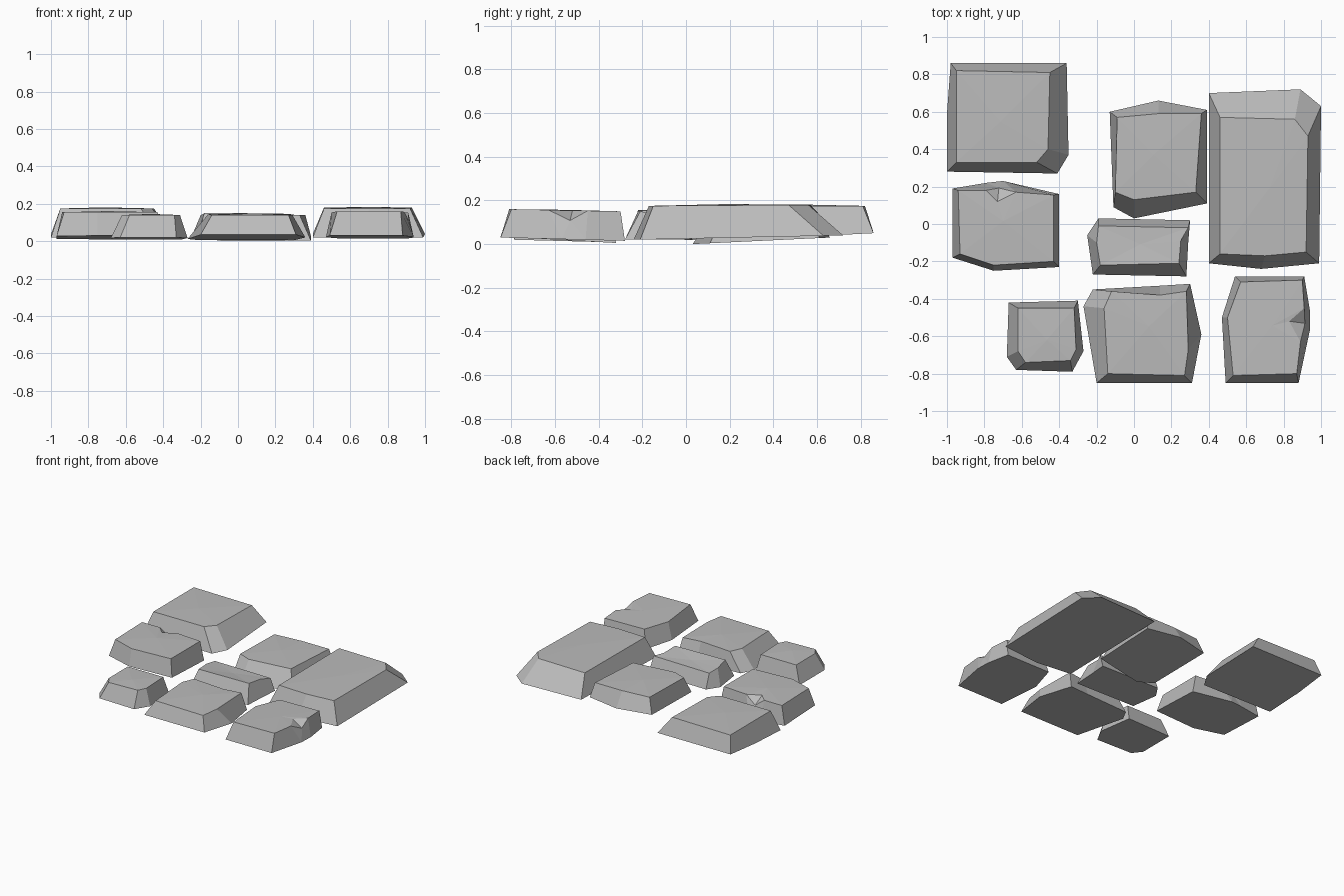
import bpy
import bmesh
from mathutils import Vector

cube = bpy.data.objects.get("Cube")
if cube:
    bpy.data.objects.remove(cube, do_unlink=True)

# One plain grey for all the paving stones
stone_grey = bpy.data.materials.new("stone_grey")
stone_grey.use_nodes = True
grey = (0.5, 0.5, 0.5, 1)
stone_grey.diffuse_color = grey
stone_grey.node_tree.nodes["Principled BSDF"].inputs["Base Color"].default_value = grey


def tilted_ring(bm, outline, heights):
    """Lay an outline on a plane that runs from a front height to a back height."""
    front, back = heights
    depths = [y for x, y in outline]
    low, high = min(depths), max(depths)
    return [bm.verts.new((x, y, front + (back - front) * (y - low) / (high - low)))
            for x, y in outline]


def paving_stone(name, base, top, base_heights, top_heights,
                 crown=0.006, chip_edge=None, chip_tip=None):
    """Tapered slab: a base outline joined to a smaller top outline.
    An edge of the top may have a small V-shaped chip broken out of it."""
    bm = bmesh.new()
    lower = tilted_ring(bm, base, base_heights)
    upper = tilted_ring(bm, top, top_heights)
    rim = []
    count = len(upper)
    for i in range(count):
        j = (i + 1) % count
        rim.append(upper[i])
        if i == chip_edge:
            # Chip: one point in the top, one part way down the side
            tip = bm.verts.new((*chip_tip, upper[i].co.z))
            edge_middle = (upper[i].co + upper[j].co) / 2
            foot_middle = (lower[i].co + lower[j].co) / 2
            dip = bm.verts.new(edge_middle.lerp(foot_middle, 0.35))
            bm.faces.new((upper[i], tip, dip))
            bm.faces.new((tip, upper[j], dip))
            bm.faces.new((lower[i], lower[j], dip))
            bm.faces.new((lower[j], upper[j], dip))
            bm.faces.new((lower[i], dip, upper[i]))
            rim.append(tip)
        else:
            bm.faces.new((lower[i], lower[j], upper[j], upper[i]))
    bm.faces.new(lower)

    # Slightly crowned top
    middle = sum((v.co for v in upper), Vector()) / count
    middle.z += crown
    peak = bm.verts.new(middle)
    for a, b in zip(rim, rim[1:] + rim[:1]):
        bm.faces.new((a, b, peak))

    bmesh.ops.recalc_face_normals(bm, faces=bm.faces)
    mesh = bpy.data.meshes.new(name)
    bm.to_mesh(mesh)
    bm.free()
    mesh.materials.append(stone_grey)
    stone = bpy.data.objects.new(name, mesh)
    bpy.context.collection.objects.link(stone)
    return stone


# Back row
paving_stone(
    "back_right_stone",
    base=[(-.98, .86), (-.36, .86), (-.35, .37), (-.41, .27), (-1, .28), (-1, .59)],
    top=[(-.95, .82), (-.45, .81), (-.46, .4), (-.52, .33), (-.95, .33), (-.95, .59)],
    base_heights=(.02, .05), top_heights=(.175, .175))
paving_stone(
    "back_middle_stone",
    base=[(-.13, .6), (.13, .66), (.39, .61), (.39, .11), (0, .03), (-.11, .09)],
    top=[(-.09, .57), (.13, .59), (.36, .59), (.33, .17), (0, .13), (-.1, .17)],
    base_heights=(0, .03), top_heights=(.14, .14))
paving_stone(
    "long_stone",
    base=[(.4, .7), (.89, .72), (1, .63), (.99, -.21), (.68, -.24), (.4, -.21)],
    top=[(.46, .57), (.86, .56), (.93, .47), (.92, -.15), (.7, -.17), (.46, -.16)],
    base_heights=(.02, .04), top_heights=(.175, .18))

# Middle row
paving_stone(
    "middle_right_stone",
    base=[(-.97, .19), (-.79, .22), (-.7, .23), (-.4, .16),
          (-.4, -.23), (-.75, -.25), (-.97, -.18)],
    top=[(-.94, .18), (-.79, .18), (-.63, .17), (-.43, .155),
         (-.43, -.2), (-.75, -.22), (-.93, -.16)],
    base_heights=(.03, .01), top_heights=(.155, .155),
    chip_edge=1, chip_tip=(-.73, .12))
paving_stone(
    "middle_stone",
    base=[(-.19, .03), (.3, .02), (.29, -.1), (.28, -.28), (-.22, -.27), (-.25, -.06)],
    top=[(-.19, -.01), (.29, -.02), (.25, -.09), (.24, -.21), (-.18, -.22), (-.2, -.1)],
    base_heights=(.02, .02), top_heights=(.15, .13), crown=-.005)

# Front row
paving_stone(
    "small_stone",
    base=[(-.67, -.42), (-.3, -.41), (-.27, -.68), (-.33, -.79), (-.63, -.78), (-.68, -.71)],
    top=[(-.62, -.45), (-.32, -.45), (-.31, -.67), (-.34, -.73), (-.58, -.74), (-.62, -.68)],
    base_heights=(.02, .01), top_heights=(.14, .14))
paving_stone(
    "front_middle_stone",
    base=[(-.22, -.35), (.14, -.33), (.3, -.32), (.36, -.59),
          (.31, -.85), (-.2, -.85), (-.27, -.44)],
    top=[(-.12, -.36), (.14, -.38), (.28, -.36), (.29, -.67),
         (.27, -.81), (-.14, -.8), (-.16, -.45)],
    base_heights=(.035, .005), top_heights=(.14, .145))
paving_stone(
    "front_left_stone",
    base=[(.54, -.28), (.91, -.28), (.94, -.46), (.94, -.57),
          (.88, -.85), (.49, -.85), (.47, -.5)],
    top=[(.57, -.31), (.9, -.3), (.91, -.45), (.89, -.63),
         (.87, -.8), (.53, -.81), (.5, -.5)],
    base_heights=(.03, .015), top_heights=(.16, .15),
    crown=.002, chip_edge=2, chip_tip=(.83, -.52))
